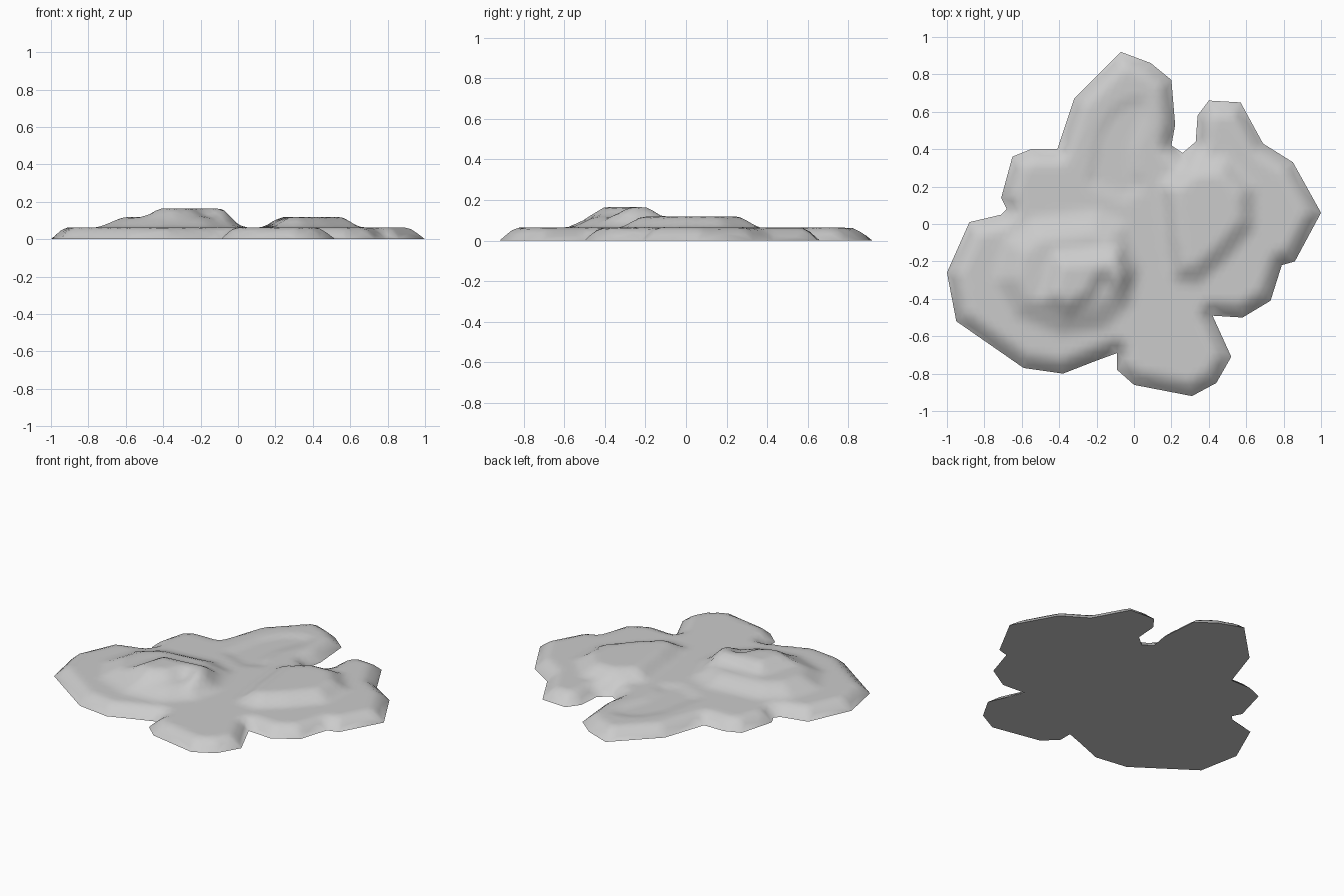
import bpy
import bmesh
import math
from mathutils import Vector
from mathutils.geometry import delaunay_2d_cdt, intersect_point_line

default_cube = bpy.data.objects.get("Cube")
if default_cube:
    bpy.data.objects.remove(default_cube, do_unlink=True)


def contour(*pairs):
    """Closed contour given in hundredths of a unit."""
    return [Vector((x / 100, y / 100)) for x, y in pairs]


def edges_of(points):
    return list(zip(points, points[1:] + points[:1]))


def depth_inside(point, points):
    """Distance from the contour, or zero outside it."""
    inside = False
    nearest = math.inf
    for a, b in edges_of(points):
        if (a.y > point.y) != (b.y > point.y):
            if point.x < a.x + (b.x - a.x) * (point.y - a.y) / (b.y - a.y):
                inside = not inside
        foot, factor = intersect_point_line(point, a, b)
        factor = min(max(factor, 0), 1)
        nearest = min(nearest, (point - a.lerp(b, factor)).length)
    return nearest if inside else 0.0


def rounded(t):
    """Slope that starts steep and eases into the top."""
    return 1 - (1 - min(t, 1)) ** 1.5


def eased(t):
    """Slope that eases at both foot and top."""
    t = min(t, 1)
    return 0.5 * t + 0.5 * t * t * (3 - 2 * t)


# Lobed footprint
footprint = contour(
    (-7, 92), (9, 86), (20, 77), (22, 53), (20, 42), (26, 38), (33, 44),
    (34, 58), (40, 66), (57, 65), (69, 43), (85, 33), (100, 6), (86, -20),
    (79, -22), (73, -41), (58, -50), (42, -49), (52, -71), (44, -85),
    (31, -92), (0, -86), (-9, -78), (-9, -69), (-20, -73), (-38, -80),
    (-59, -77), (-95, -52), (-100, -26), (-88, 1), (-71, 5), (-68, 8),
    (-71, 14), (-65, 36), (-55, 40), (-41, 40), (-32, 67))

# Raised layers and the shallow hollow: contour, height, slope width
left_mound = contour(
    (-76, -30), (-70, -8), (-55, 4), (-20, 8), (-3, 1), (5, -22),
    (1, -42), (-15, -57), (-40, -60), (-65, -50))
left_crest = contour(
    (-52, -42), (-44, -14), (-28, -13), (-6, -10), (2, -28),
    (-7, -43), (-16, -33), (-20, -42), (-35, -50))
right_mound = contour(
    (12, 22), (30, 36), (50, 37), (66, 20), (66, -2),
    (50, -20), (35, -33), (19, -31), (15, -8))
back_hollow = contour(
    (-27, 20), (-21, 50), (-13, 62), (-4, 68), (8, 69),
    (9, 58), (2, 40), (2, 28), (10, 20), (-5, 11))
layers = [
    (left_mound, 0.055, 0.14),
    (left_crest, 0.047, 0.09),
    (right_mound, 0.055, 0.11),
    (back_hollow, -0.012, 0.05),
]


def height(point):
    z = 0.063 * rounded(depth_inside(point, footprint) / 0.085)
    for points, rise, width in layers:
        z += rise * eased(depth_inside(point, points) / width)
    return z


# Fill the footprint with an even lattice of points
step = 0.035
count = int(2 / step)
lattice = []
for row in range(count + 1):
    for column in range(count + 1):
        p = Vector((column * step - 1 + (row % 2) * step / 2, row * step - 1))
        if depth_inside(p, footprint) > step / 2:
            lattice.append(p)
rim = [(i, (i + 1) % len(footprint)) for i in range(len(footprint))]
flat, _, triangles, *_ = delaunay_2d_cdt(footprint + lattice, rim, [], 1, 1e-5)

# Upper surface, and a flat underside closing the rim
bm = bmesh.new()
verts = [bm.verts.new((p.x, p.y, height(p))) for p in flat]
for triangle in triangles:
    bm.faces.new([verts[i] for i in triangle])
border = [e for e in bm.edges if e.is_boundary]
bmesh.ops.contextual_create(bm, geom=border)
for v in bm.verts:
    if any(len(f.verts) > 4 for f in v.link_faces):
        v.co.z = 0
bmesh.ops.recalc_face_normals(bm, faces=bm.faces)
mesh = bpy.data.meshes.new("layered_splat")
bm.to_mesh(mesh)
bm.free()

splat = bpy.data.objects.new("layered_splat", mesh)
bpy.context.collection.objects.link(splat)

# Single plain grey
grey = bpy.data.materials.new("plain_grey")
grey.use_nodes = True
colour = (0.6, 0.6, 0.6, 1)
grey.diffuse_color = colour
grey.node_tree.nodes["Principled BSDF"].inputs["Base Color"].default_value = colour
mesh.materials.append(grey)

bpy.ops.object.select_all(action="DESELECT")
splat.select_set(True)
bpy.context.view_layer.objects.active = splat
bpy.ops.object.shade_smooth_by_angle(angle=math.radians(60))
